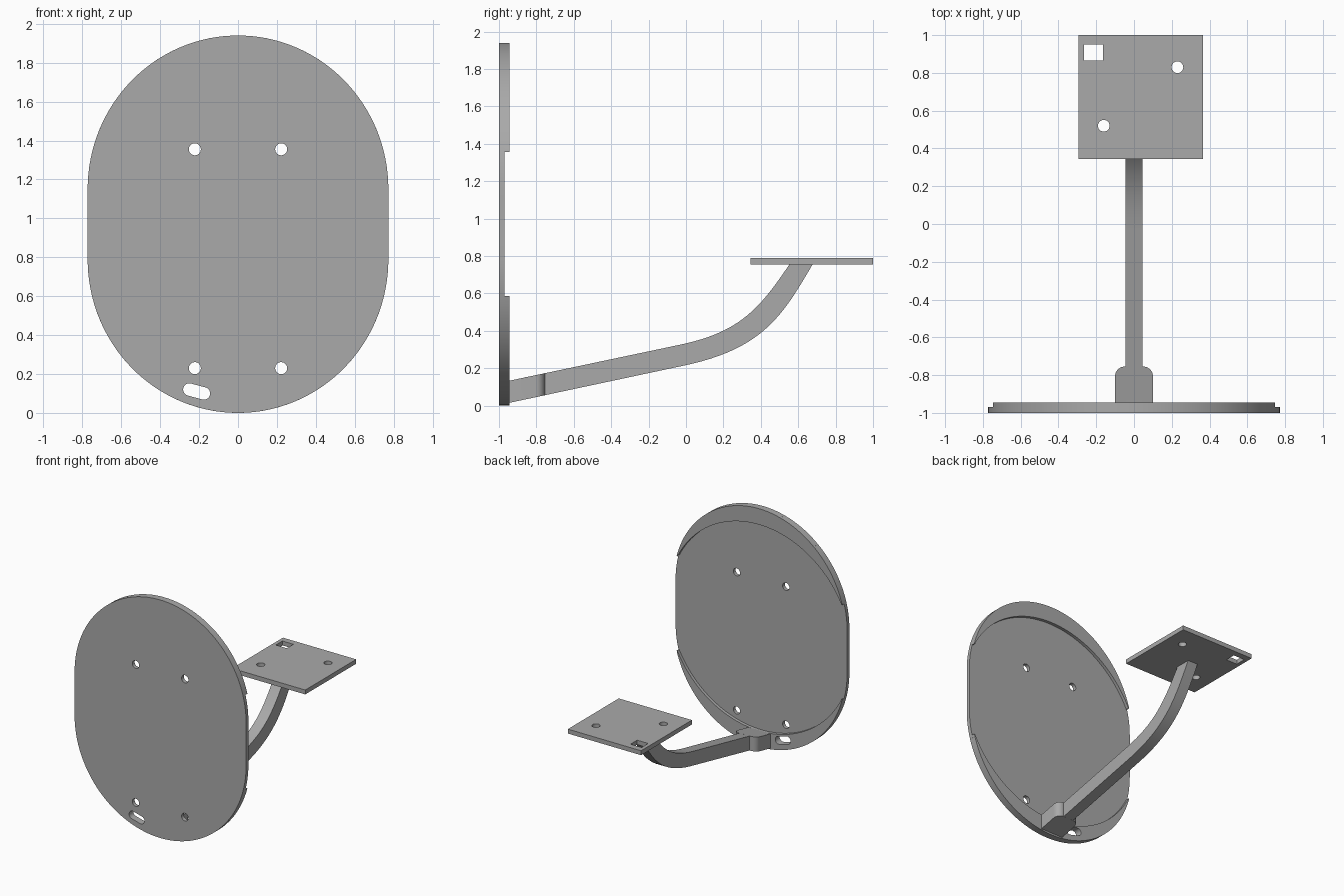
import bpy
import math
from mathutils import Matrix, Vector
from mathutils.geometry import interpolate_bezier

if "Cube" in bpy.data.objects:
    bpy.data.objects.remove(bpy.data.objects["Cube"], do_unlink=True)

grey = bpy.data.materials.new("plain grey")
grey.use_nodes = True
grey.diffuse_color = (0.4, 0.4, 0.4, 1)
grey.node_tree.nodes["Principled BSDF"].inputs["Base Color"].default_value = (0.4, 0.4, 0.4, 1)

# Local profile axes mapped to the model's axes
FLAT = Matrix.Identity(4)
FRONT = Matrix.Rotation(math.pi / 2, 4, 'X')
SIDE = Matrix(((0, 0, 1, 0), (1, 0, 0, 0), (0, 1, 0, 0), (0, 0, 0, 1)))


def extruded(name, outlines, thickness, matrix):
    """Extrude closed outlines, with inner ones as holes, into a mesh part."""
    curve = bpy.data.curves.new(name, 'CURVE')
    curve.dimensions = '2D'
    curve.fill_mode = 'BOTH'
    curve.extrude = thickness / 2
    for points in outlines:
        spline = curve.splines.new('POLY')
        spline.points.add(len(points) - 1)
        for target, p in zip(spline.points, points):
            target.co = (p[0], p[1], 0, 1)
        spline.use_cyclic_u = True
    obj = bpy.data.objects.new(name, curve)
    bpy.context.collection.objects.link(obj)
    bpy.ops.object.select_all(action='DESELECT')
    obj.select_set(True)
    bpy.context.view_layer.objects.active = obj
    bpy.ops.object.convert(target='MESH')
    obj = bpy.context.object
    obj.data.transform(matrix)
    obj.data.materials.clear()
    obj.data.materials.append(grey)
    bpy.ops.object.shade_smooth_by_angle(angle=math.radians(30))
    return obj


def arc(cx, cy, rx, ry, start, end, steps=32):
    angles = [math.radians(start + (end - start) * i / steps) for i in range(steps + 1)]
    return [(cx + rx * math.cos(a), cy + ry * math.sin(a)) for a in angles]


def hole(x, y, r=0.031):
    return arc(x, y, r, r, 0, 345, 23)


def rect(x0, x1, y0, y1):
    return [(x0, y0), (x1, y0), (x1, y1), (x0, y1)]


HEIGHT, HALF_WIDTH, ARC_HEIGHT = 1.94, 0.773, 0.79
TOP_CENTRE = HEIGHT - ARC_HEIGHT

# Slanted drain slot
tilt = math.degrees(math.atan2(-0.02, 0.075))
slot = (arc(-0.175, 0.1, 0.032, 0.032, tilt - 90, tilt + 90, 12)
        + arc(-0.25, 0.12, 0.032, 0.032, tilt + 90, tilt + 270, 12))

# Back plate with rounded ends and four screw holes
outline = (arc(0, TOP_CENTRE, HALF_WIDTH, ARC_HEIGHT, 0, 180, 64)
           + arc(0, ARC_HEIGHT, HALF_WIDTH, ARC_HEIGHT, 180, 360, 64))
screws = [hole(x, z) for x in (-0.222, 0.222) for z in (0.23, 1.355)]
extruded("back_plate", [outline, slot] + screws, 0.03,
         Matrix.Translation((0, -0.985, 0)) @ FRONT)

# Raised crescent rims at the top and bottom
cut = math.degrees(math.asin((1.355 - TOP_CENTRE) / ARC_HEIGHT))
inner_r = 0.829
inner_z = 1.81 - inner_r
inner_cut = math.degrees(math.asin((1.355 - inner_z) / inner_r))
crescent = (arc(0, TOP_CENTRE, HALF_WIDTH, ARC_HEIGHT, cut, 180 - cut, 56)
            + arc(0, inner_z, inner_r, inner_r, 180 - inner_cut, inner_cut, 56))
lower = [(x, HEIGHT - z) for x, z in crescent]
rim_place = Matrix.Translation((0, -0.9575, 0)) @ FRONT
extruded("top_rim", [crescent], 0.025, rim_place)
extruded("bottom_rim", [lower, slot], 0.025, rim_place)


# Curved support arm
def bend(*points):
    a, b, c, d = (Vector(p) for p in points)
    return [tuple(p) for p in interpolate_bezier(a, b, c, d, 24)]


upper = bend((-0.03, 0.326), (0.28, 0.392), (0.39, 0.51), (0.556, 0.76))
under = bend((-0.03, 0.21), (0.42, 0.30), (0.52, 0.49), (0.68, 0.76))
profile = [(-0.95, 0.014)] + under + upper[::-1] + [(-0.95, 0.132)]
extruded("support_arm", [profile], 0.09, SIDE)

# Wider foot of the arm, sheared to follow its slope
r = 0.05
foot = ([(-0.1, -0.95), (0.1, -0.95)]
        + arc(0.1 - r, -0.755 - r, r, r, 0, 90, 10)
        + arc(-0.1 + r, -0.755 - r, r, r, 90, 180, 10))
shear = Matrix.Identity(4)
shear[2][1] = 0.212
shear[2][3] = 0.075 + 0.212 * 0.94
extruded("arm_foot", [foot], 0.118, shear)

# Horizontal shelf with a square hole and two round holes
shelf = [rect(-0.295, 0.365, 0.345, 1.0), rect(-0.265, -0.165, 0.865, 0.95),
         hole(0.23, 0.83), hole(-0.16, 0.52)]
extruded("shelf", shelf, 0.036, Matrix.Translation((0, 0, 0.772)) @ FLAT)
